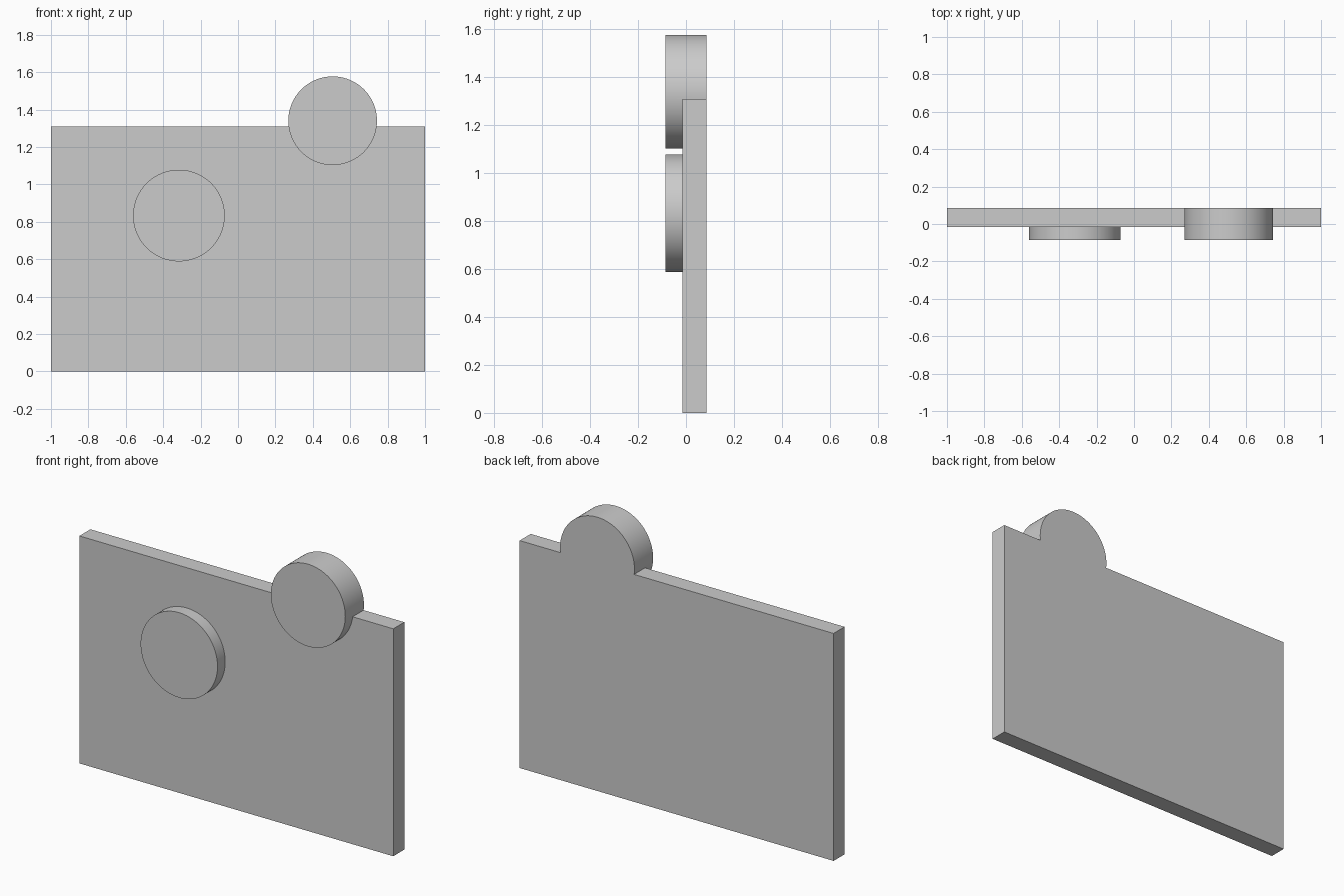
import bpy
import math

cube = bpy.data.objects.get("Cube")
if cube:
    bpy.data.objects.remove(cube, do_unlink=True)

FRONT, PANEL_FRONT, BACK = -0.085, -0.015, 0.085

grey = bpy.data.materials.new("plain grey")
grey.use_nodes = True
COLOUR = (0.6, 0.6, 0.6, 1.0)
grey.diffuse_color = COLOUR
grey.node_tree.nodes["Principled BSDF"].inputs["Base Color"].default_value = COLOUR


def disc(name, x, z, radius, y0, y1):
    """Round disc whose axis runs front to back."""
    bpy.ops.mesh.primitive_cylinder_add(
        vertices=96, radius=radius, depth=y1 - y0,
        location=(x, (y0 + y1) / 2, z), rotation=(math.pi / 2, 0, 0))
    ob = bpy.context.object
    ob.name = name
    ob.data.materials.append(grey)
    return ob


# Flat rectangular panel
bpy.ops.mesh.primitive_cube_add(size=1, location=(0, (PANEL_FRONT + BACK) / 2, 0.655))
panel = bpy.context.object
panel.name = "panel_with_discs"
panel.scale = (2, BACK - PANEL_FRONT, 1.31)
bpy.ops.object.transform_apply(location=True, rotation=False, scale=True)
panel.data.materials.append(grey)

# Raised disc on the front face, and a disc through the top edge flush with the back
discs = [
    disc("front_disc", -0.316, 0.833, 0.245, FRONT, 0.03),
    disc("top_edge_disc", 0.506, 1.34, 0.237, FRONT, BACK),
]

# Fuse everything into one solid
for d in discs:
    bpy.context.view_layer.objects.active = panel
    mod = panel.modifiers.new("fuse_" + d.name, 'BOOLEAN')
    mod.operation = 'UNION'
    mod.solver = 'EXACT'
    mod.object = d
    bpy.ops.object.modifier_apply(modifier=mod.name)
    bpy.data.objects.remove(d, do_unlink=True)

bpy.ops.object.select_all(action='DESELECT')
panel.select_set(True)
bpy.context.view_layer.objects.active = panel
bpy.ops.object.shade_smooth_by_angle(angle=math.radians(30))
